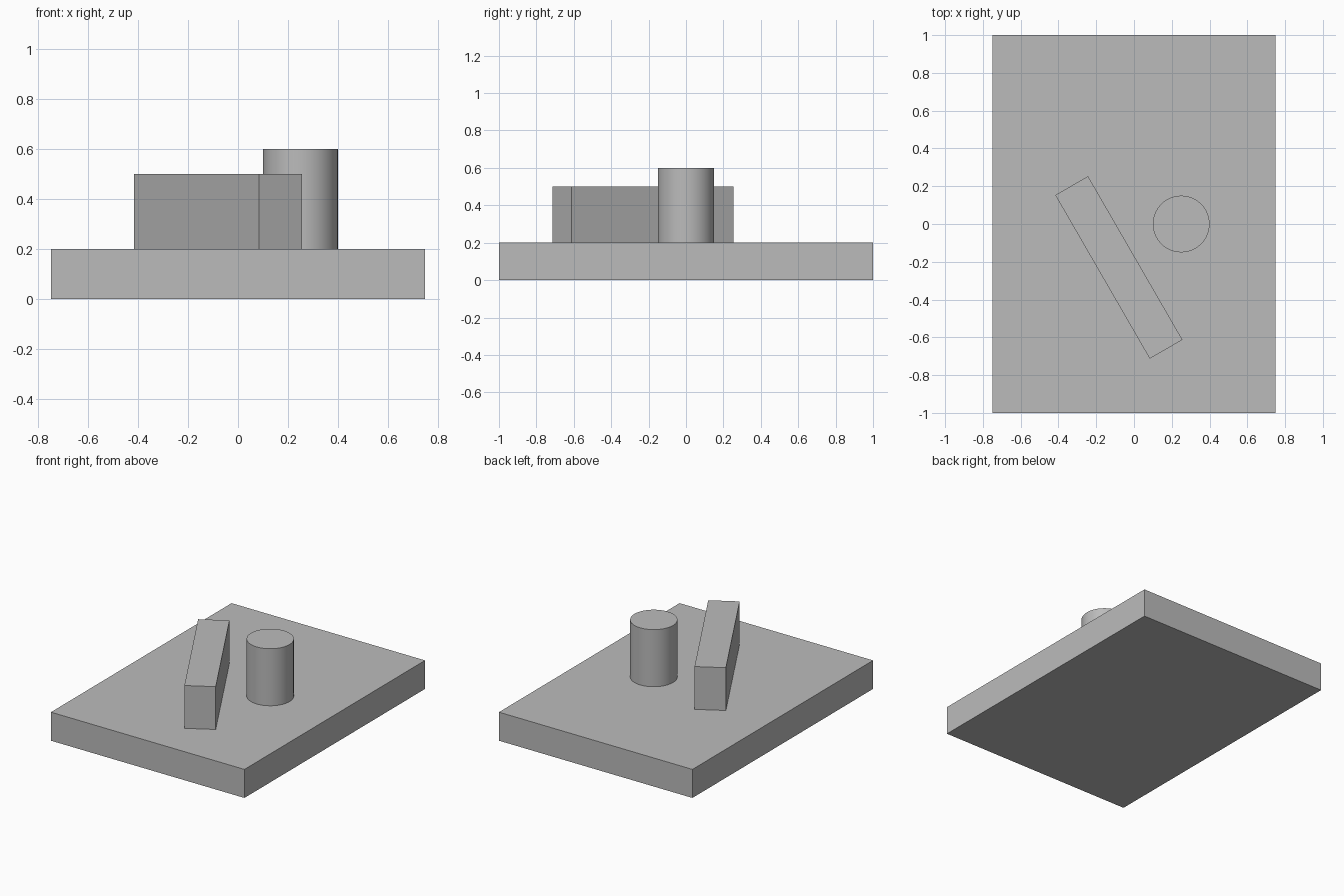
import bpy
import math

# Remove the default object
cube = bpy.data.objects.get("Cube")
if cube:
    bpy.data.objects.remove(cube, do_unlink=True)

GREY = (0.5, 0.5, 0.5, 1.0)
grey = bpy.data.materials.new("plain grey")
grey.use_nodes = True
grey.diffuse_color = GREY
grey.node_tree.nodes["Principled BSDF"].inputs["Base Color"].default_value = GREY

BASE_TOP = 0.2


def finish(name):
    obj = bpy.context.object
    obj.name = name
    obj.data.materials.append(grey)
    return obj


def block(name, size, x, y, bottom, turn=0):
    """Box standing on the given height, turned about the vertical."""
    bpy.ops.mesh.primitive_cube_add(
        size=1, location=(x, y, bottom + size[2] / 2), rotation=(0, 0, math.radians(turn)))
    obj = finish(name)
    obj.scale = size
    bpy.ops.object.transform_apply(location=False, rotation=False, scale=True)
    return obj


# Base slab
block("base_plate", (1.5, 2.0, BASE_TOP), 0, 0, 0)

# Slanted bar on the slab
block("slanted_bar", (0.2, 1.0, 0.3), -0.08, -0.23, BASE_TOP, turn=30)

# Round post beside the bar
post_height = 0.4
bpy.ops.mesh.primitive_cylinder_add(
    vertices=64, radius=0.15, depth=post_height,
    location=(0.25, 0, BASE_TOP + post_height / 2))
finish("round_post")
bpy.ops.object.shade_smooth_by_angle(angle=math.radians(30))
